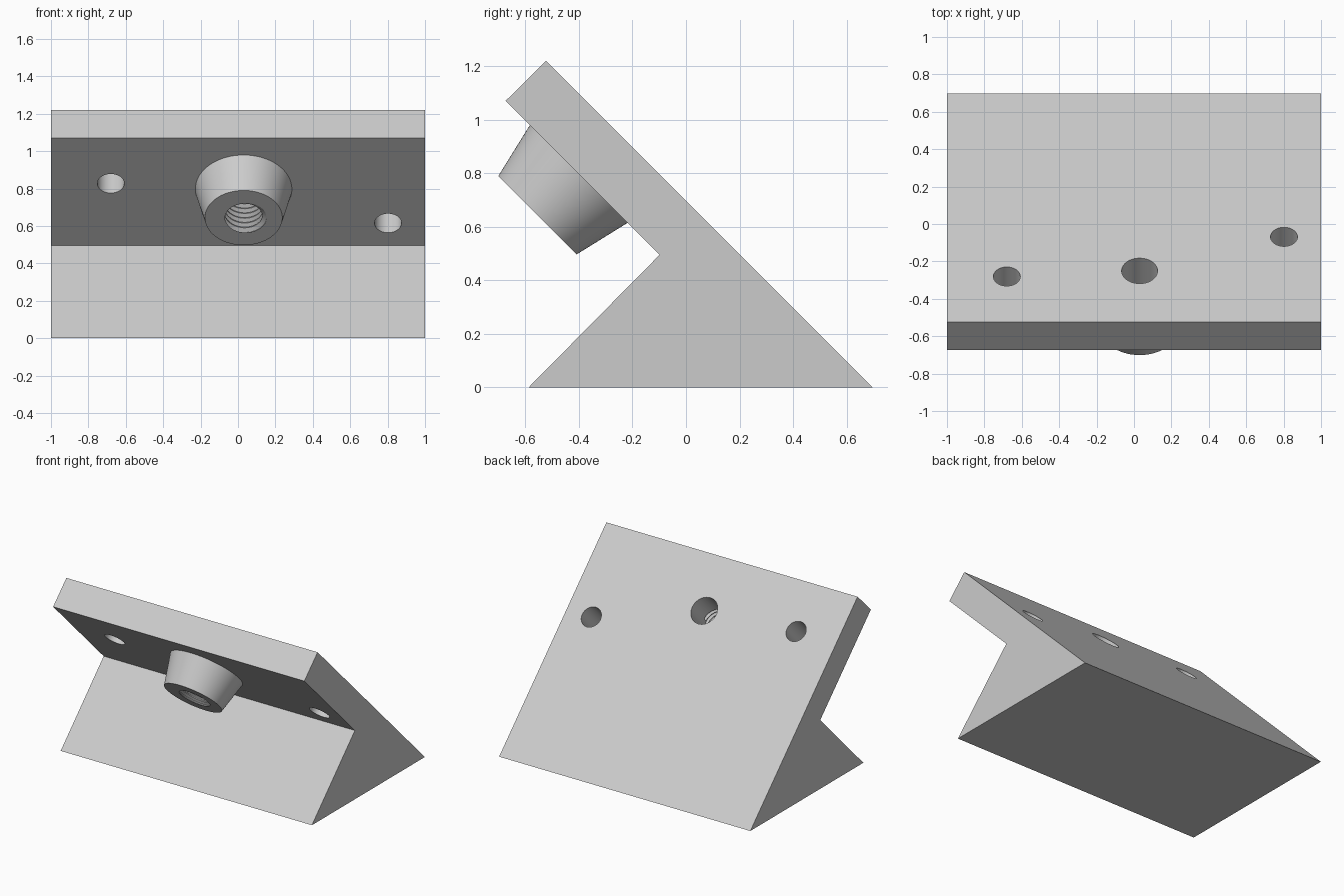
import bpy, bmesh, math
from mathutils import Matrix, Vector

if "Cube" in bpy.data.objects:
    bpy.data.objects.remove(bpy.data.objects["Cube"])

R = math.sqrt(0.5)
FRONT = 0.396          # y + z on the front (overhanging) face of the plate
BOSS_H = 0.217

grey = bpy.data.materials.new("light_grey")
grey.diffuse_color = (0.6, 0.6, 0.6, 1)
grey.use_nodes = True
grey.node_tree.nodes["Principled BSDF"].inputs["Base Color"].default_value = grey.diffuse_color


def frame(x, z):
    """Axes on the sloped front face: local z points out of the plate."""
    m = Matrix(((1, 0, 0), (0, -R, -R), (0, R, -R))).to_4x4()
    m.translation = Vector((x, FRONT - z, z))
    return m


def finish(bm, name):
    bmesh.ops.recalc_face_normals(bm, faces=bm.faces)
    me = bpy.data.meshes.new(name)
    bm.to_mesh(me)
    bm.free()
    me.materials.append(grey)
    ob = bpy.data.objects.new(name, me)
    bpy.context.collection.objects.link(ob)
    return ob


def cone(name, m, r0, r1, s0, s1, n=96):
    bm = bmesh.new()
    bmesh.ops.create_cone(bm, cap_ends=True, segments=n, radius1=r0, radius2=r1, depth=s1 - s0,
                          matrix=m @ Matrix.Translation((0, 0, (s0 + s1) / 2)))
    return finish(bm, name)


def thread(name, m, r_minor, r_major, s0, s1, pitch, n=64):
    """Closed helical solid used to cut the screw thread."""
    bm = bmesh.new()
    steps = ((0.0, r_minor), (0.15, r_minor), (0.5, r_major), (0.65, r_major))
    k = len(steps)
    turns = math.ceil((s1 - s0) / pitch)
    cols = []
    for j in range(n):
        a = math.tau * j / n
        cols.append([bm.verts.new(m @ Vector((r * math.cos(a), r * math.sin(a),
                                              s0 + pitch * (t + f + j / n))))
                     for t in range(turns) for f, r in steps])
    rows = k * turns
    for j in range(n):
        wrap = j == n - 1
        a, b, off = cols[j], cols[0 if wrap else j + 1], k if wrap else 0
        for i in range(rows - 1 - off):
            bm.faces.new((a[i], b[i + off], b[i + off + 1], a[i + 1]))
    # fan caps, including the helical step at each end
    low = [c[0] for c in cols] + cols[0][k:0:-1]
    high = [c[-1] for c in cols] + cols[-1][-2:-k - 2:-1]
    for loop, s in ((low, s0), (high, s0 + pitch * (turns + 0.5))):
        c = bm.verts.new(m @ Vector((0, 0, s)))
        for p, q in zip(loop, loop[1:] + loop[:1]):
            bm.faces.new((c, p, q))
    return finish(bm, name)


def boolean(target, other, op):
    mod = target.modifiers.new(op, 'BOOLEAN')
    mod.operation, mod.solver, mod.object = op, 'EXACT', other
    bpy.context.view_layer.objects.active = target
    bpy.ops.object.modifier_apply(modifier=mod.name)
    bpy.data.objects.remove(other)


# bracket: wedge foot and sloped plate in one extruded profile
profile = [(-0.588, 0), (0.697, 0), (-0.523, 1.22), (-0.674, 1.07), (-0.099, 0.495)]
bm = bmesh.new()
face = bm.faces.new([bm.verts.new((-1, y, z)) for y, z in profile])
ext = bmesh.ops.extrude_face_region(bm, geom=[face])
bmesh.ops.translate(bm, vec=(2, 0, 0),
                    verts=[v for v in ext["geom"] if isinstance(v, bmesh.types.BMVert)])
bracket = finish(bm, "angled_bracket")

# tapered boss on the plate
mid = frame(0.03, 0.797)
sink = 0.05
boolean(bracket, cone("boss", mid, 0.258 + sink * 0.235, 0.207, -sink, BOSS_H), 'UNION')

# plain bore through plate and boss, then the thread inside the boss
boolean(bracket, cone("bore", mid, 0.096, 0.096, -0.4, 0.5), 'DIFFERENCE')
boolean(bracket, thread("thread", mid, 0.1, 0.122, -0.02, BOSS_H + 0.08, 0.036), 'DIFFERENCE')

# two mounting holes
for x, z in ((-0.68, 0.827), (0.802, 0.615)):
    boolean(bracket, cone("mounting_hole", frame(x, z), 0.072, 0.072, -0.4, 0.2, 64), 'DIFFERENCE')

bpy.ops.object.select_all(action='DESELECT')
bracket.select_set(True)
bpy.context.view_layer.objects.active = bracket
bpy.ops.object.shade_smooth_by_angle(angle=math.radians(25))
